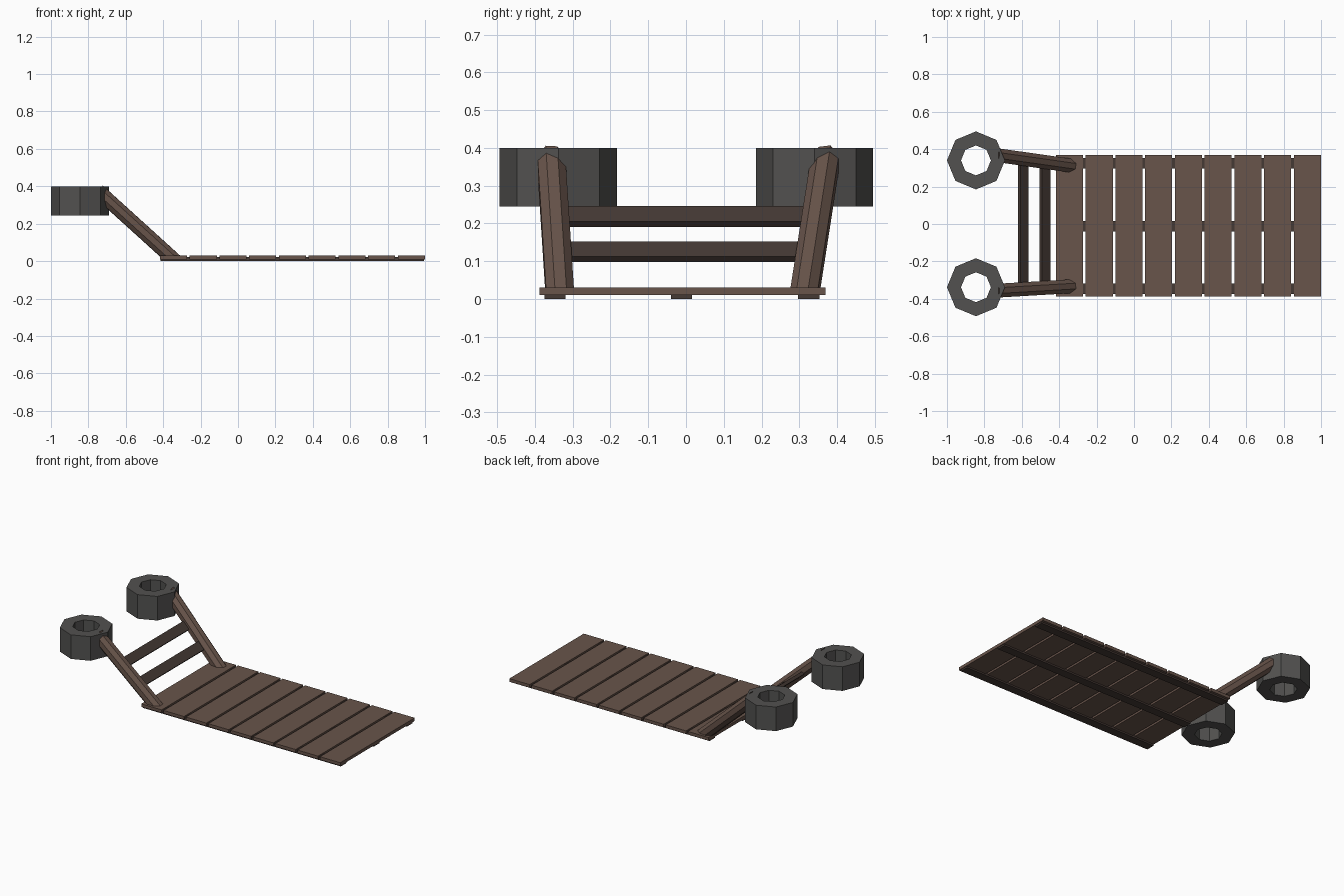
import bpy, bmesh, math
from mathutils import Vector, Matrix

if "Cube" in bpy.data.objects:
    bpy.data.objects.remove(bpy.data.objects["Cube"])


def material(name, rgb):
    m = bpy.data.materials.new(name)
    m.diffuse_color = (*rgb, 1)
    m.use_nodes = True
    m.node_tree.nodes["Principled BSDF"].inputs["Base Color"].default_value = m.diffuse_color
    return m


WOOD = material("wood", (0.14, 0.09, 0.07))
DARK = material("dark_wood", (0.06, 0.042, 0.035))
STONE = material("dark_stone", (0.085, 0.083, 0.08))


def finish(name, bm, mat):
    bmesh.ops.recalc_face_normals(bm, faces=bm.faces)
    me = bpy.data.meshes.new(name)
    bm.to_mesh(me)
    bm.free()
    me.materials.append(mat)
    ob = bpy.data.objects.new(name, me)
    bpy.context.collection.objects.link(ob)
    return ob


def box(name, center, size, mat, tilt=0):
    bm = bmesh.new()
    M = (Matrix.Translation(center) @ Matrix.Rotation(tilt, 4, 'Y')
         @ Matrix.Diagonal((*size, 1)))
    bmesh.ops.create_cube(bm, size=1, matrix=M)
    return finish(name, bm, mat)


def skin(bm, loops, closed=False):
    """Bridge consecutive vertex loops with quads."""
    pairs = list(zip(loops, loops[1:]))
    if closed:
        pairs.append((loops[-1], loops[0]))
    n = len(loops[0])
    for a, b in pairs:
        for i in range(n):
            j = (i + 1) % n
            bm.faces.new((a[i], a[j], b[j], b[i]))


def ring(name, x, y, z0, z1, r_out, r_in, sides=8):
    bm = bmesh.new()
    loops = []
    for r, z in ((r_out, z0), (r_out, z1), (r_in, z1), (r_in, z0)):
        loops.append([bm.verts.new((x + r * math.cos(2 * math.pi * i / sides),
                                    y + r * math.sin(2 * math.pi * i / sides), z))
                      for i in range(sides)])
    skin(bm, loops, closed=True)
    return finish(name, bm, STONE)


def log(name, low, high, r, sides=8):
    """Log with a level cut at the foot and an upright cut at the head."""
    low, high = Vector(low), Vector(high)
    d = (high - low).normalized()
    u = d.cross(Vector((0, 0, 1))).normalized()
    v = u.cross(d)
    bm = bmesh.new()
    foot, head = [], []
    for i in range(sides):
        a = 2 * math.pi * (i + 0.5) / sides
        p = low + r * (math.cos(a) * u + math.sin(a) * v)
        foot.append(bm.verts.new(p + d * (low.z - p.z) / d.z))
        head.append(bm.verts.new(p + d * (high.x - p.x) / d.x))
    skin(bm, [foot, head])
    bm.faces.new(foot)
    bm.faces.new(head)
    return finish(name, bm, WOOD)


# Deck planks
for i in range(9):
    box(f"deck_plank_{i + 1}", (-0.345 + i * 0.159, -0.009, 0.02),
        (0.145, 0.757, 0.02), WOOD)

# Runners under the deck
for i, y in enumerate((-0.347, -0.012, 0.325)):
    box(f"runner_{i + 1}", (0.29, y, 0.011), (1.41, 0.056, 0.022), DARK)

# Sloping side logs
log("front_log", (-0.35, -0.334, 0.015), (-0.725, -0.356, 0.355), 0.04)
log("back_log", (-0.35, 0.314, 0.015), (-0.725, 0.367, 0.355), 0.04)

# Rungs between the logs, tilted with the slope
for name, x, z in (("lower_rung", -0.475, 0.125), ("upper_rung", -0.592, 0.218)):
    box(name, (x, 0.002, z), (0.06, 0.65, 0.02), DARK, math.radians(42))

# Octagonal mooring rings
ring("front_ring", -0.845, -0.338, 0.245, 0.4, 0.155, 0.08)
ring("back_ring", -0.845, 0.34, 0.245, 0.4, 0.155, 0.08)
